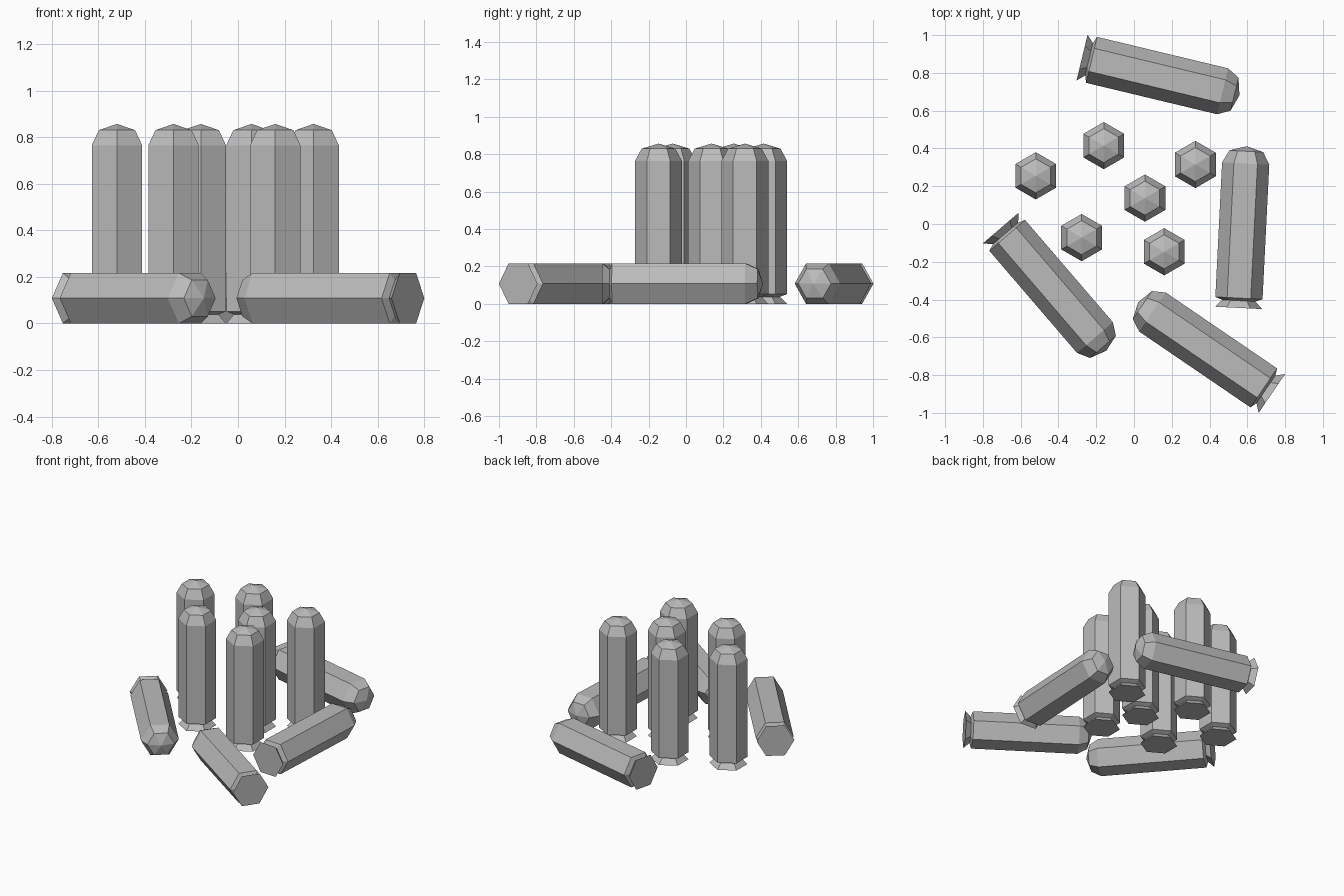
import bpy
import bmesh
from math import atan2, cos, sin, pi

SIDES = 6
RADIUS = 0.125

cube = bpy.data.objects.get("Cube")
if cube:
    bpy.data.objects.remove(cube, do_unlink=True)

# Single plain grey
grey = bpy.data.materials.new("plain_grey")
grey.use_nodes = True
colour = (0.5, 0.5, 0.5, 1)
grey.diffuse_color = colour
grey.node_tree.nodes["Principled BSDF"].inputs["Base Color"].default_value = colour


def cartridge_mesh():
    """Six-sided case with flared rim, groove, shoulder and shallow point."""
    profile = [(RADIUS, 0), (0.088, 0.038), (RADIUS, 0.052),
               (RADIUS, 0.765), (0.09, 0.83)]
    bm = bmesh.new()
    rings = [[bm.verts.new((r * cos(2 * pi * i / SIDES),
                            r * sin(2 * pi * i / SIDES), z))
              for i in range(SIDES)] for r, z in profile]
    tip = bm.verts.new((0, 0, 0.857))
    bm.faces.new(rings[0][::-1])
    for i in range(SIDES):
        j = (i + 1) % SIDES
        for low, high in zip(rings, rings[1:]):
            bm.faces.new((low[i], low[j], high[j], high[i]))
        bm.faces.new((rings[-1][i], rings[-1][j], tip))
    bmesh.ops.recalc_face_normals(bm, faces=bm.faces)
    mesh = bpy.data.meshes.new("cartridge")
    bm.to_mesh(mesh)
    bm.free()
    mesh.materials.append(grey)
    return mesh


mesh = cartridge_mesh()


def place(name, location, rotation):
    obj = bpy.data.objects.new(name, mesh)
    obj.location = location
    obj.rotation_euler = rotation
    bpy.context.collection.objects.link(obj)


# Upright group, corners facing front and back
standing = [(-0.52, 0.255), (-0.16, 0.415), (0.325, 0.315),
            (0.058, 0.137), (-0.277, -0.072), (0.16, -0.147)]
for n, (x, y) in enumerate(standing, 1):
    place(f"standing_cartridge_{n}", (x, y, 0), (0, 0, pi / 2))

# Lying on a flat side: rim centre, then pointing direction
lying = [((0.553, -0.444), (0.05, 1)),
         ((-0.275, 0.881), (0.972, -0.233)),
         ((-0.705, -0.021), (0.651, -0.758)),
         ((0.73, -0.897), (-0.826, 0.563))]
for n, ((x, y), (dx, dy)) in enumerate(lying, 1):
    place(f"lying_cartridge_{n}", (x, y, RADIUS * cos(pi / SIDES)),
          (pi / 2, 0, atan2(dx, -dy)))
